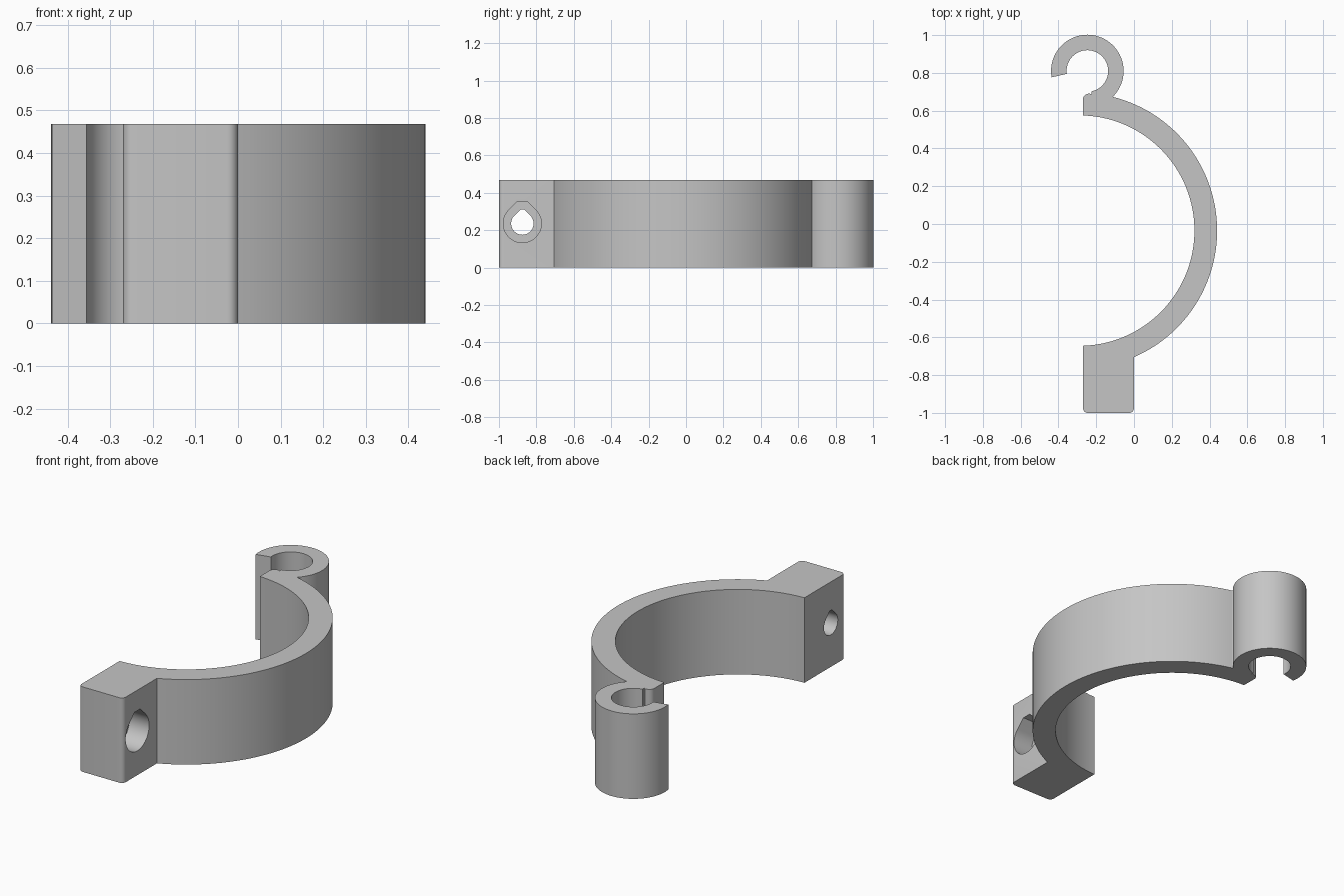
import bpy, bmesh
from math import cos, sin, radians, sqrt

HEIGHT = 0.468
BAND = (-0.29, -0.035)      # centre of the large band
HOOK = (-0.247, 0.81)       # centre of the small hook

cube = bpy.data.objects.get("Cube")
if cube:
    bpy.data.objects.remove(cube, do_unlink=True)

grey = bpy.data.materials.new("light grey plastic")
grey.use_nodes = True
colour = (0.56, 0.56, 0.56, 1)
grey.diffuse_color = colour
grey.node_tree.nodes["Principled BSDF"].inputs["Base Color"].default_value = colour


def arc(centre, radius, start, end, steps):
    """Points along an arc, angles in degrees."""
    points = []
    for i in range(steps + 1):
        a = radians(start + (end - start) * i / steps)
        points.append((centre[0] + radius * cos(a), centre[1] + radius * sin(a)))
    return points


def prism(name, points, direction):
    """Extrude a closed outline of 3D points into a solid."""
    bm = bmesh.new()
    face = bm.faces.new([bm.verts.new(p) for p in points])
    new = bmesh.ops.extrude_face_region(bm, geom=[face])["geom"]
    bmesh.ops.translate(bm, vec=direction,
                        verts=[v for v in new if isinstance(v, bmesh.types.BMVert)])
    bmesh.ops.recalc_face_normals(bm, faces=bm.faces)
    mesh = bpy.data.meshes.new(name)
    bm.to_mesh(mesh)
    bm.free()
    mesh.materials.append(grey)
    obj = bpy.data.objects.new(name, mesh)
    bpy.context.collection.objects.link(obj)
    return obj


def teardrop(name, radius, top, x0, x1):
    """Cutter along x: round below, 45 degree roof with a flat top."""
    y, z = -0.875, 0.236
    half = radius * sqrt(2) - top
    outline = arc((y, z), radius, 135, 405, 48)
    outline += [(y + half, z + top), (y - half, z + top)]
    obj = prism(name, [(x0, a, b) for a, b in outline], (x1 - x0, 0, 0))
    obj.hide_render = True
    return obj


# Clamp outline: band, hook, latch lip and bolt block
outline = arc(BAND, 0.73, -66.6, 75.7, 72)
outline += arc(HOOK, 0.192, -45, 190, 56)
outline += arc(HOOK, 0.11, 188, -79, 56)
outline += [(-0.226, 0.686), (-0.236, 0.692)]
outline += arc((-0.24, 0.66), 0.03, 95, 180, 6)
outline += arc(BAND, 0.61, 88.1, -88.1, 80)
outline += arc((-0.245, -0.975), 0.025, 180, 270, 6)
outline += arc((-0.025, -0.975), 0.025, 270, 360, 6)
clamp = prism("hinged_half_clamp", [(x, y, 0) for x, y in outline], (0, 0, HEIGHT))

# Bolt hole and wider recess for the bolt head
cutters = [teardrop("bolt_hole_cutter", 0.06, 0.075, -0.4, 0.1),
           teardrop("bolt_head_cutter", 0.102, 0.119, -0.12, 0.1)]
for cutter in cutters:
    mod = clamp.modifiers.new(cutter.name, "BOOLEAN")
    mod.operation = "DIFFERENCE"
    mod.solver = "EXACT"
    mod.object = cutter

bpy.context.view_layer.update()
bpy.ops.object.select_all(action="DESELECT")
bpy.context.view_layer.objects.active = clamp
clamp.select_set(True)
for mod in list(clamp.modifiers):
    bpy.ops.object.modifier_apply(modifier=mod.name)
for cutter in cutters:
    bpy.data.objects.remove(cutter, do_unlink=True)
bpy.ops.object.shade_smooth_by_angle(angle=radians(30))
